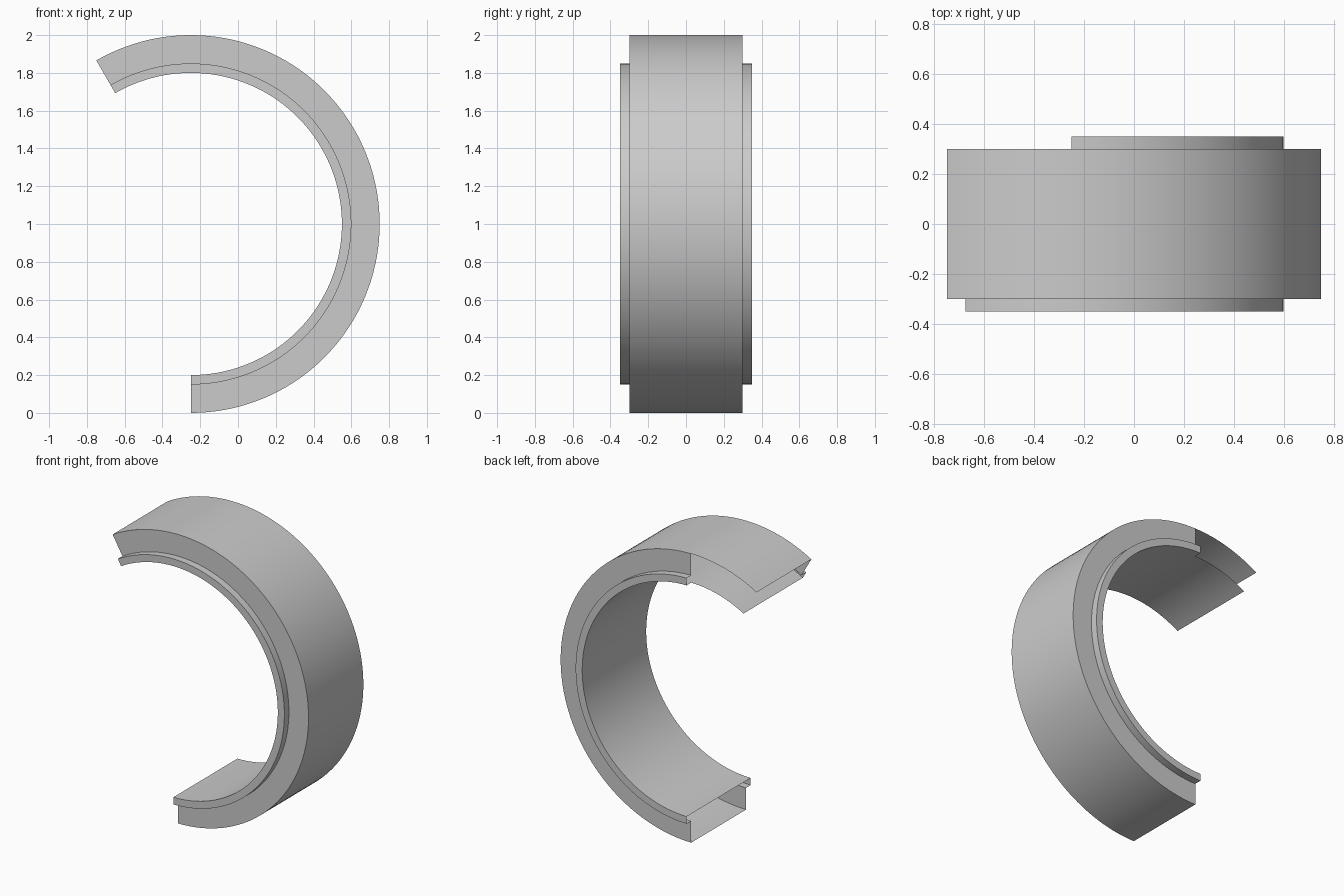
import bpy, bmesh
from math import radians, cos, sin

cube = bpy.data.objects.get("Cube")
if cube:
    bpy.data.objects.remove(cube, do_unlink=True)

grey = bpy.data.materials.new("plain grey")
grey.use_nodes = True
COLOUR = (0.6, 0.6, 0.6, 1)
grey.diffuse_color = COLOUR
grey.node_tree.nodes["Principled BSDF"].inputs["Base Color"].default_value = COLOUR

CENTRE_X, CENTRE_Z = -0.25, 1.0
OUTER, LIP, INNER = 1.0, 0.85, 0.8    # radii
WALL, EDGE = 0.3, 0.35                # half widths of the channel and its lips


def sweep(name, profile, start, end, step=2.5):
    """Sweep an open (radius, y) profile about the ring axis, in degrees."""
    bm = bmesh.new()
    count = round((end - start) / step)
    rows = []
    for i in range(count + 1):
        a = radians(start + (end - start) * i / count)
        rows.append([bm.verts.new((CENTRE_X + r * cos(a), y, CENTRE_Z + r * sin(a)))
                     for r, y in profile])
    for row, nxt in zip(rows, rows[1:]):
        for j in range(len(profile) - 1):
            bm.faces.new((row[j], row[j + 1], nxt[j + 1], nxt[j]))
    mesh = bpy.data.meshes.new(name)
    bm.to_mesh(mesh)
    bm.free()
    mesh.materials.append(grey)
    obj = bpy.data.objects.new(name, mesh)
    bpy.context.collection.objects.link(obj)
    bpy.ops.object.select_all(action='DESELECT')
    obj.select_set(True)
    bpy.context.view_layer.objects.active = obj
    bpy.ops.object.shade_smooth_by_angle(angle=radians(30))
    return obj


# Hollow channel: inner band, front lip, front wall and outer band
sweep("ring_channel",
      [(INNER, WALL), (INNER, -EDGE), (LIP, -EDGE), (LIP, -WALL),
       (OUTER, -WALL), (OUTER, WALL)], -90, 120)

# Back wall with its lip stops short, leaving the upper end open at the back
sweep("back_wall",
      [(OUTER, WALL), (LIP, WALL), (LIP, EDGE), (INNER, EDGE), (INNER, WALL)],
      -90, 90)
